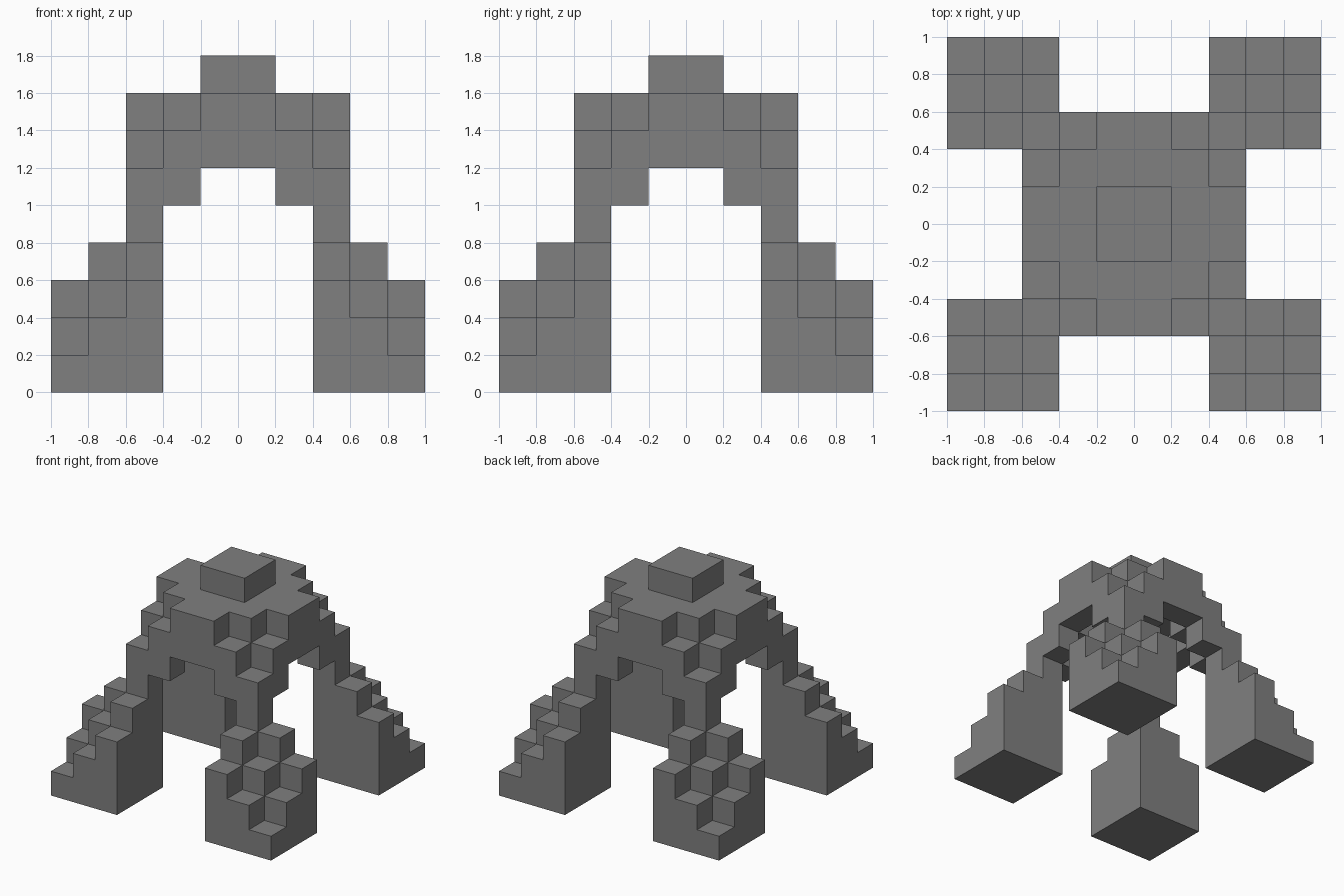
import bpy
import bmesh

cube = bpy.data.objects.get("Cube")
if cube:
    bpy.data.objects.remove(cube, do_unlink=True)

CELL = 0.2

stone = bpy.data.materials.new("stone_grey")
stone.use_nodes = True
stone.diffuse_color = (0.215, 0.215, 0.215, 1)
stone.node_tree.nodes["Principled BSDF"].inputs["Base Color"].default_value = (0.215, 0.215, 0.215, 1)


def span(a, b):
    """Bottom and top, in cells, of the column a, b steps out from the centre."""
    s = a + b
    if a >= 3 and b >= 3:                      # stepped foot and its inner post
        return (0, 6) if s == 6 else (0, 11 - s)
    if a > 3 or b > 3:
        return None                            # open between the feet
    if s == 2:
        return (7, 9)                          # raised cap
    return (10 - s, min(8, 12 - s))            # stepped vault


def ring(i):
    """Step count out from the centre for a cell index."""
    return i + 1 if i >= 0 else -i


# Fill all cells and sort them by part
parts = {}
solid = set()
for i in range(-5, 5):
    for j in range(-5, 5):
        a, b = ring(i), ring(j)
        column = span(a, b)
        if column is None:
            continue
        if a >= 3 and b >= 3:
            name = ("front" if j < 0 else "back") + ("_left" if i >= 0 else "_right") + "_leg"
        else:
            name = "vault"
        for k in range(*column):
            part = "cap" if k == 8 else name
            parts.setdefault(part, []).append((i, j, k))
            solid.add((i, j, k))


def build(name, cells):
    """Skin the cells with outward faces wherever they meet open air."""
    bm = bmesh.new()
    for c in cells:
        for axis in range(3):
            u, v = (axis + 1) % 3, (axis + 2) % 3
            for side in (0, 1):
                n = list(c)
                n[axis] += 2 * side - 1
                if tuple(n) in solid:
                    continue
                loop = [(0, 0), (1, 0), (1, 1), (0, 1)]
                if not side:
                    loop.reverse()
                verts = []
                for du, dv in loop:
                    p = list(c)
                    p[axis] += side
                    p[u] += du
                    p[v] += dv
                    verts.append(bm.verts.new([x * CELL for x in p]))
                bm.faces.new(verts)
    # Weld and merge flat regions into clean faces
    bmesh.ops.remove_doubles(bm, verts=bm.verts[:], dist=0.001)
    bmesh.ops.dissolve_limit(bm, angle_limit=0.02, verts=bm.verts[:], edges=bm.edges[:])
    mesh = bpy.data.meshes.new(name)
    bm.to_mesh(mesh)
    bm.free()
    mesh.materials.append(stone)
    obj = bpy.data.objects.new(name, mesh)
    bpy.context.collection.objects.link(obj)


for part_name, part_cells in parts.items():
    build(part_name, part_cells)
